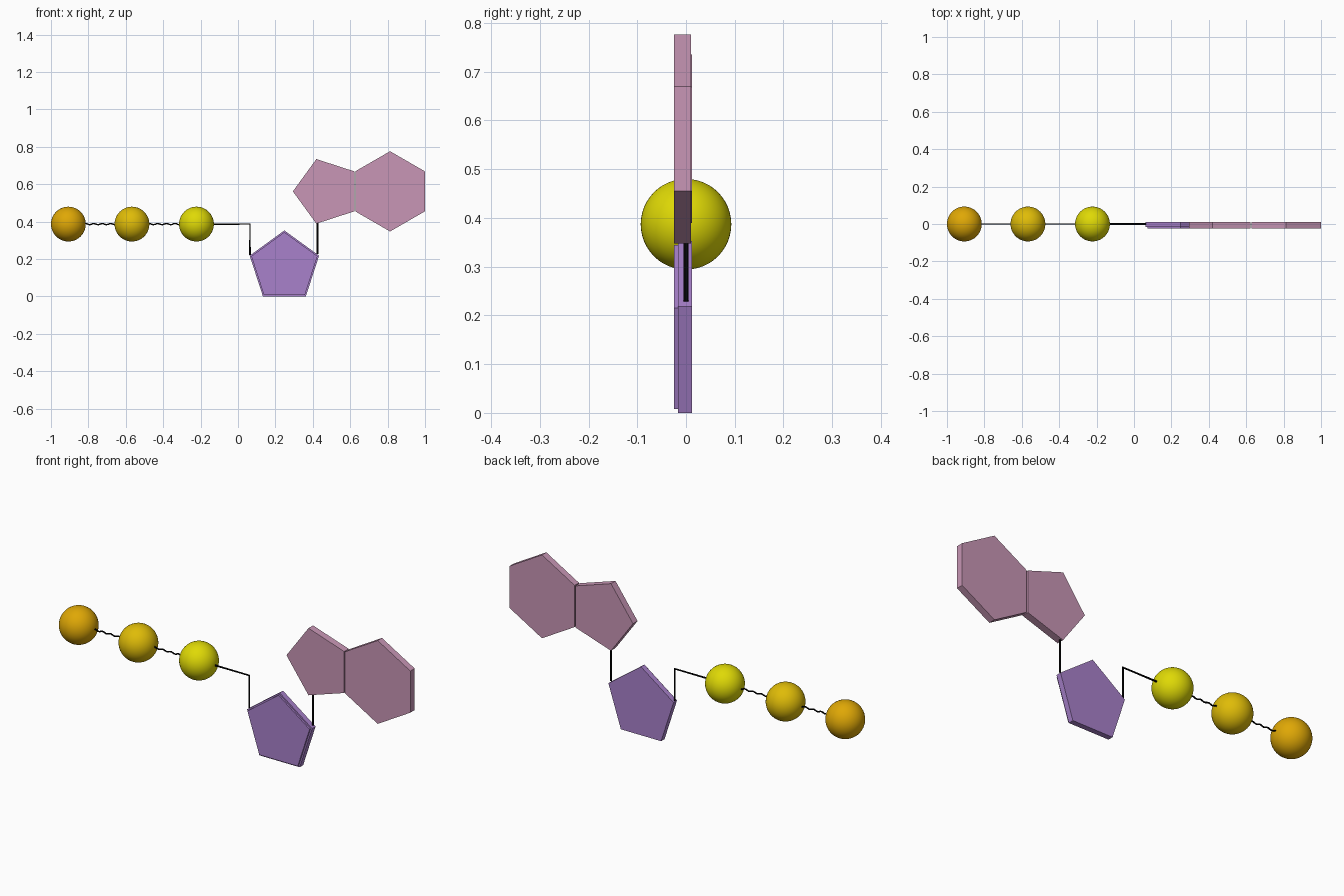
import bpy, bmesh, math

if "Cube" in bpy.data.objects:
    bpy.data.objects.remove(bpy.data.objects["Cube"])


def material(name, r, g, b):
    m = bpy.data.materials.new(name)
    m.diffuse_color = tuple((c / 255) ** 2.2 for c in (r, g, b)) + (1,)
    m.use_nodes = True
    m.node_tree.nodes["Principled BSDF"].inputs["Base Color"].default_value = m.diffuse_color
    return m


def add_object(name, data, mat):
    ob = bpy.data.objects.new(name, data)
    bpy.context.collection.objects.link(ob)
    data.materials.append(mat)
    return ob


# Regular polygon in the xz plane, extruded from y0 to y1
def plate(name, sides, cx, cz, radius, start, y0, y1, mat):
    bm = bmesh.new()
    verts = []
    for i in range(sides):
        a = math.radians(start) + math.tau * i / sides
        verts.append(bm.verts.new((cx + radius * math.cos(a), y0, cz + radius * math.sin(a))))
    face = bm.faces.new(verts)
    ext = bmesh.ops.extrude_face_region(bm, geom=[face])["geom"]
    bmesh.ops.translate(bm, vec=(0, y1 - y0, 0),
                        verts=[v for v in ext if isinstance(v, bmesh.types.BMVert)])
    bmesh.ops.recalc_face_normals(bm, faces=bm.faces)
    me = bpy.data.meshes.new(name)
    bm.to_mesh(me)
    bm.free()
    return add_object(name, me, mat)


# Round wire through points in the xz plane
def wire(name, points, radius, mat):
    cu = bpy.data.curves.new(name, 'CURVE')
    cu.dimensions = '3D'
    cu.bevel_depth = radius
    cu.bevel_resolution = 2
    cu.use_fill_caps = True
    sp = cu.splines.new('POLY')
    sp.points.add(len(points) - 1)
    for p, (x, z) in zip(sp.points, points):
        p.co = (x, 0, z, 1)
    return add_object(name, cu, mat)


black = material("black", 8, 8, 8)
purple = material("purple", 167, 128, 202)
pink = material("pink", 199, 149, 180)

# Chain of three spheres
ball_z, ball_r = 0.387, 0.093
ball_x = [-0.907, -0.567, -0.222]
colours = [(222, 166, 14), (222, 186, 16), (222, 216, 14)]
for i, (x, c) in enumerate(zip(ball_x, colours)):
    bpy.ops.mesh.primitive_uv_sphere_add(segments=48, ring_count=24, radius=ball_r,
                                         location=(x, 0, ball_z))
    ball = bpy.context.object
    ball.name = f"ball_{i + 1}"
    ball.data.materials.append(material(f"yellow_{i + 1}", *c))
    bpy.ops.object.shade_smooth()

# Wavy links between the spheres
for i in range(2):
    a, b = ball_x[i] + 0.08, ball_x[i + 1] - 0.08
    n = 40
    pts = [(a + (b - a) * k / n, ball_z + 0.003 * math.sin(math.tau * 4 * k / n))
           for k in range(n + 1)]
    wire(f"wavy_link_{i + 1}", pts, 0.0037, black)

# Bent link to the sugar ring, and upright link to the base rings
wire("bent_link", [(-0.15, ball_z), (0.064, ball_z), (0.064, 0.222)], 0.0045, black)
wire("upright_link", [(0.426, 0.228), (0.426, 0.40)], 0.005, black)

# Purple pentagon with a slightly smaller raised front
plate("sugar_ring", 5, 0.248, 0.158, 0.195, 90, -0.016, 0.012, purple)
plate("sugar_ring_front", 5, 0.248, 0.158, 0.186, 90, -0.025, -0.016, purple)

# Pink pentagon and hexagon sharing an edge
plate("base_pentagon", 5, 0.475, 0.562, 0.1816, 180, -0.025, 0.012, pink)
plate("base_hexagon", 6, 0.813, 0.562, 0.2145, 90, -0.025, 0.010, pink)
